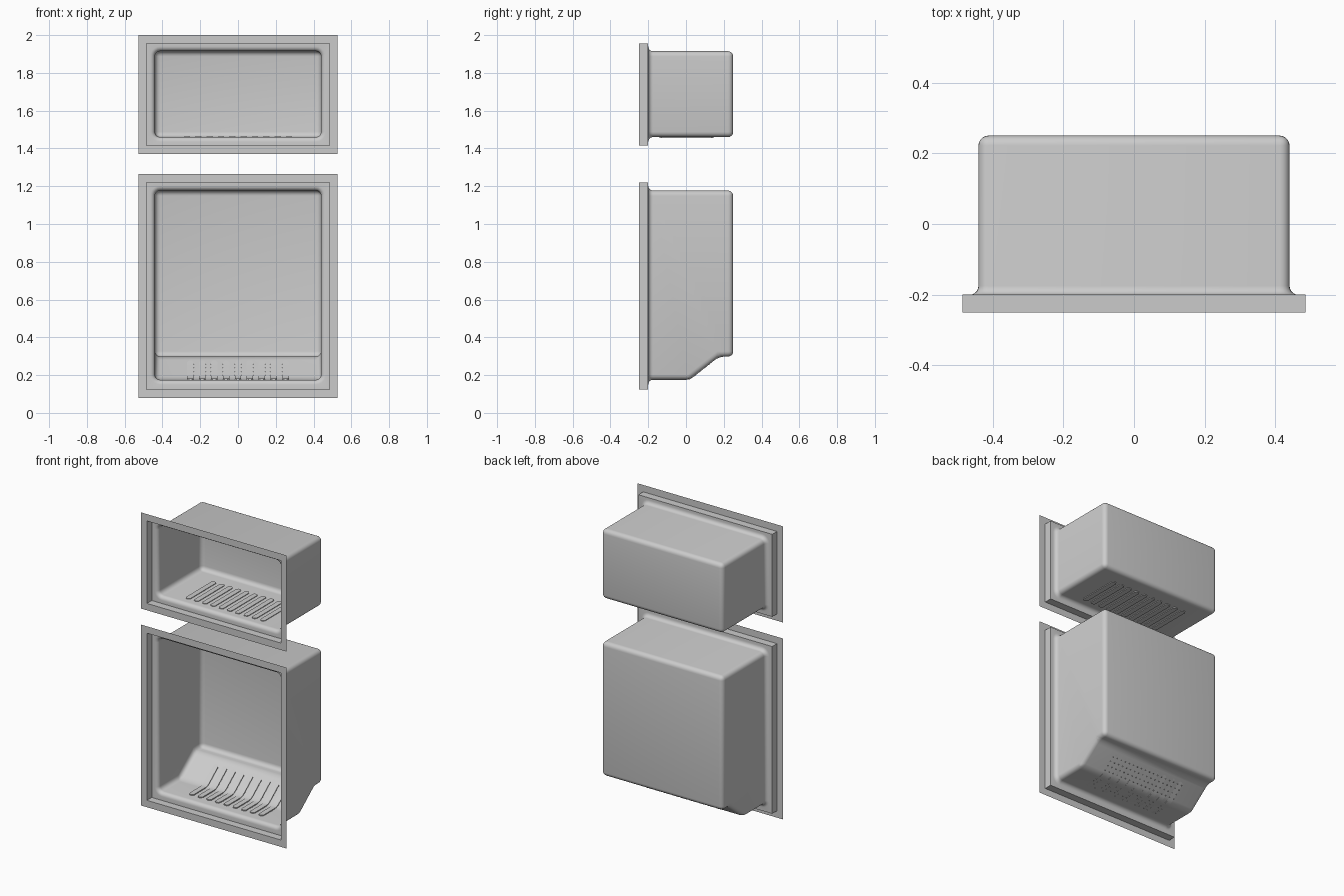
import bpy, bmesh, math
from mathutils import Vector

if "Cube" in bpy.data.objects:
    bpy.data.objects.remove(bpy.data.objects["Cube"])

FILLET = 0.025          # radius where the cavity meets the step
Y_FRONT, Y_STEP, Y_BACK = -0.25, -0.20, 0.25


def finish(bm, name):
    me = bpy.data.meshes.new(name)
    bm.to_mesh(me)
    bm.free()
    ob = bpy.data.objects.new(name, me)
    bpy.context.collection.objects.link(ob)
    bpy.ops.object.select_all(action='DESELECT')
    ob.select_set(True)
    bpy.context.view_layer.objects.active = ob
    bpy.ops.object.shade_smooth_by_angle(angle=math.radians(32))
    return ob


def liner(name, profile, z0, z1, flange0, flange1):
    """Sheet tub: side profile extruded along x, rounded, with stepped front flange."""
    hx = 0.44
    bm = bmesh.new()
    base = bm.faces.new([bm.verts.new((-hx, y, z)) for y, z in profile])
    ext = bmesh.ops.extrude_face_region(bm, geom=[base], use_keep_orig=True)
    bmesh.ops.translate(bm, vec=(2 * hx, 0, 0),
                        verts=[v for v in ext['geom'] if isinstance(v, bmesh.types.BMVert)])
    bmesh.ops.recalc_face_normals(bm, faces=bm.faces[:])
    y_open = profile[0][0]
    edges = [e for e in bm.edges if any(v.co.y > y_open + 1e-4 for v in e.verts)]
    bmesh.ops.bevel(bm, geom=edges, offset=0.028, segments=5, profile=0.5, affect='EDGES')
    front = min(bm.faces, key=lambda f: f.calc_center_median().y)
    loop = list(front.verts)
    bm.faces.remove(front)

    # rings: flared fillet, flat step, step wall, flat flange
    cz, hz, rc = (z0 + z1) / 2, (z1 - z0) / 2, 0.028
    co = [v.co.copy() for v in loop]
    rings = []
    for i in range(1, 6):
        a = math.pi / 2 * i / 5
        off, y = FILLET * (1 - math.cos(a)), y_open - FILLET * math.sin(a)
        pts = []
        for c in co:
            core = Vector((max(-hx + rc, min(hx - rc, c.x)), 0,
                           max(z0 + rc, min(z1 - rc, c.z))))
            d = Vector((c.x - core.x, 0, c.z - core.z)).normalized()
            pts.append((c.x + d.x * off, y, c.z + d.z * off))
        rings.append(pts)

    def square(half_x, lo, hi, y):
        return [(math.copysign(half_x, c.x), y, hi if c.z > cz else lo) for c in co]
    rings.append(square(0.485, flange0 + 0.045, flange1 - 0.045, Y_STEP))
    rings.append(square(0.485, flange0 + 0.045, flange1 - 0.045, Y_FRONT))
    rings.append(square(0.528, flange0, flange1, Y_FRONT))
    prev = loop
    for pts in rings:
        cur = [bm.verts.new(p) for p in pts]
        for k in range(len(cur)):
            n = (k + 1) % len(cur)
            bm.faces.new((prev[k], prev[n], cur[n], cur[k]))
        prev = cur
    bmesh.ops.remove_doubles(bm, verts=bm.verts[:], dist=1e-5)
    bmesh.ops.recalc_face_normals(bm, faces=bm.faces[:])
    return finish(bm, name)


def ribs(name, path, count, pitch, width, up, down):
    """Row of thin strips with softened ends that follow a (y, z) path."""
    bm = bmesh.new()
    ends = {0: 0.5, len(path) - 1: 0.5}
    for i in range(count):
        x = (i - (count - 1) / 2) * pitch
        rows = []
        for k, (y, z) in enumerate(path):
            w = width / 2 * ends.get(k, 1)
            rows.append([bm.verts.new((x + s * w, y, z + h))
                         for s, h in ((-1, -down), (1, -down), (1, up), (-1, up))])
        for a, b in zip(rows, rows[1:]):
            for j in range(4):
                bm.faces.new((a[j], a[(j + 1) % 4], b[(j + 1) % 4], b[j]))
        bm.faces.new(rows[0])
        bm.faces.new(rows[-1][::-1])
    bmesh.ops.recalc_face_normals(bm, faces=bm.faces[:])
    return finish(bm, name)


Y0 = Y_STEP + FILLET

# upper compartment: plain box tub
liner("upper_liner", [(Y0, 1.46), (Y_BACK, 1.46), (Y_BACK, 1.915), (Y0, 1.915)],
      1.46, 1.915, 1.37, 2.0)
ribs("upper_floor_ribs", [(-0.14, 1.46), (-0.13, 1.46), (0.135, 1.46), (0.145, 1.46)],
     10, 0.06, 0.034, 0.004, 0.005)

# lower compartment: tub with a sloped rear floor
liner("lower_liner", [(Y0, 0.175), (0.02, 0.175), (0.175, 0.298), (Y_BACK, 0.298),
                      (Y_BACK, 1.177), (Y0, 1.177)],
      0.175, 1.177, 0.08, 1.265)


def floor_z(y):
    return 0.175 + max(0.0, y - 0.02) * 0.123 / 0.155


# ribs bending up the slope
path = [(y, floor_z(y) + (0.003 if abs(y - 0.02) < 0.02 else 0))
        for y in (-0.13, -0.12, 0.0, 0.02, 0.04, 0.13, 0.14)]
ribs("lower_floor_ribs", path, 9, 0.063, 0.034, 0.006, 0.0)

# small vent dots across the floor and slope
bm = bmesh.new()
for i in range(18):
    for y in (-0.12, -0.09, -0.06, -0.03, 0.05, 0.075, 0.10, 0.125):
        x = (i - 8.5) * 0.0315
        z = floor_z(y)
        ret = bmesh.ops.create_cone(bm, cap_ends=True, segments=6, radius1=0.003,
                                    radius2=0.003, depth=0.003)
        bmesh.ops.translate(bm, vec=(x, y, z), verts=ret['verts'])
finish(bm, "vent_dots")
